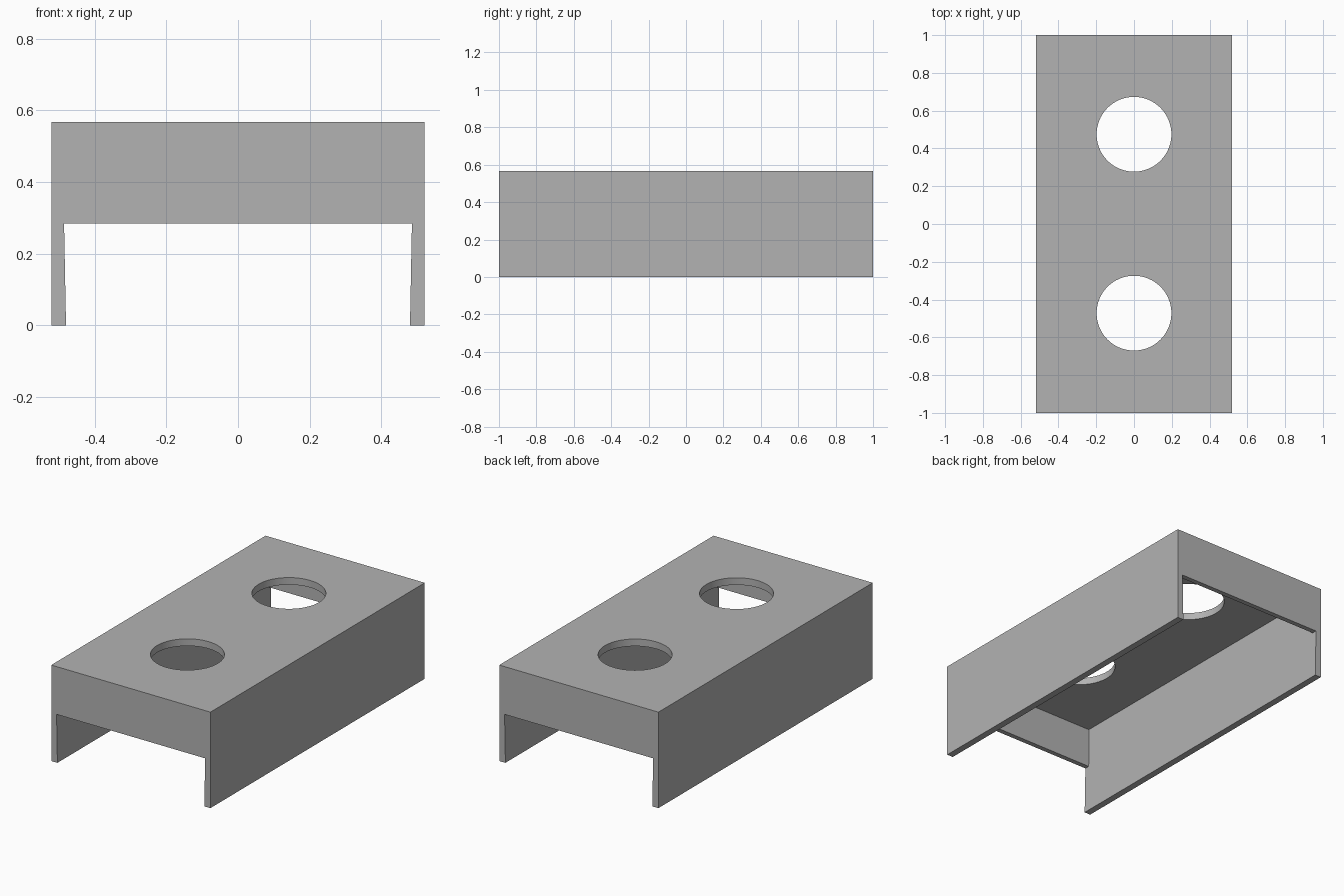
import bpy

cube = bpy.data.objects.get("Cube")
if cube:
    bpy.data.objects.remove(cube, do_unlink=True)

HALF_W, HALF_L, HEIGHT = 0.52, 1.0, 0.567
PLATE_Z = 0.525      # underside of the top plate
PANEL_Z = 0.285      # lower edge of the end panels

grey = bpy.data.materials.new("plain grey")
grey.use_nodes = True
grey.diffuse_color = (0.45, 0.45, 0.45, 1)
grey.node_tree.nodes["Principled BSDF"].inputs["Base Color"].default_value = grey.diffuse_color


def prism(name, profile, half, axis):
    """Extrude a 2D profile symmetrically along x or y."""
    def place(u, w, t):
        return (u, t, w) if axis == "y" else (t, u, w)
    n = len(profile)
    verts = [place(u, w, t) for t in (-half, half) for u, w in profile]
    faces = [range(n), range(n, 2 * n)]
    faces += [(i, (i + 1) % n, (i + 1) % n + n, i + n) for i in range(n)]
    mesh = bpy.data.meshes.new(name)
    mesh.from_pydata(verts, [], [list(f) for f in faces])
    mesh.materials.append(grey)
    obj = bpy.data.objects.new(name, mesh)
    bpy.context.collection.objects.link(obj)
    bpy.context.view_layer.objects.active = obj
    bpy.ops.object.mode_set(mode="EDIT")
    bpy.ops.mesh.select_all(action="SELECT")
    bpy.ops.mesh.normals_make_consistent(inside=False)
    bpy.ops.object.mode_set(mode="OBJECT")
    return obj


def combine(target, tool, operation):
    """Apply a boolean, then drop the tool object."""
    mod = target.modifiers.new(operation.lower(), "BOOLEAN")
    mod.operation, mod.solver, mod.object = operation, "EXACT", tool
    bpy.context.view_layer.objects.active = target
    bpy.ops.object.modifier_apply(modifier=mod.name)
    bpy.data.objects.remove(tool, do_unlink=True)


# Channel: top plate and two side walls, thicker towards the foot
right_half = [(HALF_W, HEIGHT), (HALF_W, 0), (0.48, 0), (0.49, PLATE_Z)]
left_half = [(-x, z) for x, z in reversed(right_half)]
cover = prism("cover", right_half + left_half, HALF_L, "y")

# End panels closing the upper half of both ends
for name, side in (("front_panel", -1), ("back_panel", 1)):
    profile = [(side * HALF_L, PANEL_Z), (side * HALF_L, PLATE_Z + 0.02),
               (side * 0.976, PLATE_Z + 0.02), (side * 0.971, PANEL_Z)]
    combine(cover, prism(name, profile, 0.505, "x"), "UNION")

# Two round holes through the top plate
for y in (-0.472, 0.475):
    bpy.ops.mesh.primitive_cylinder_add(vertices=64, radius=0.198, depth=0.2,
                                        location=(0, y, HEIGHT))
    hole = bpy.context.object
    hole.name = "hole_cutter"
    hole.hide_render = True
    hole.data.materials.append(grey)
    combine(cover, hole, "DIFFERENCE")

# Smooth hole rims, sharp corners
bpy.ops.object.select_all(action="DESELECT")
cover.select_set(True)
bpy.context.view_layer.objects.active = cover
bpy.ops.object.shade_smooth_by_angle()
